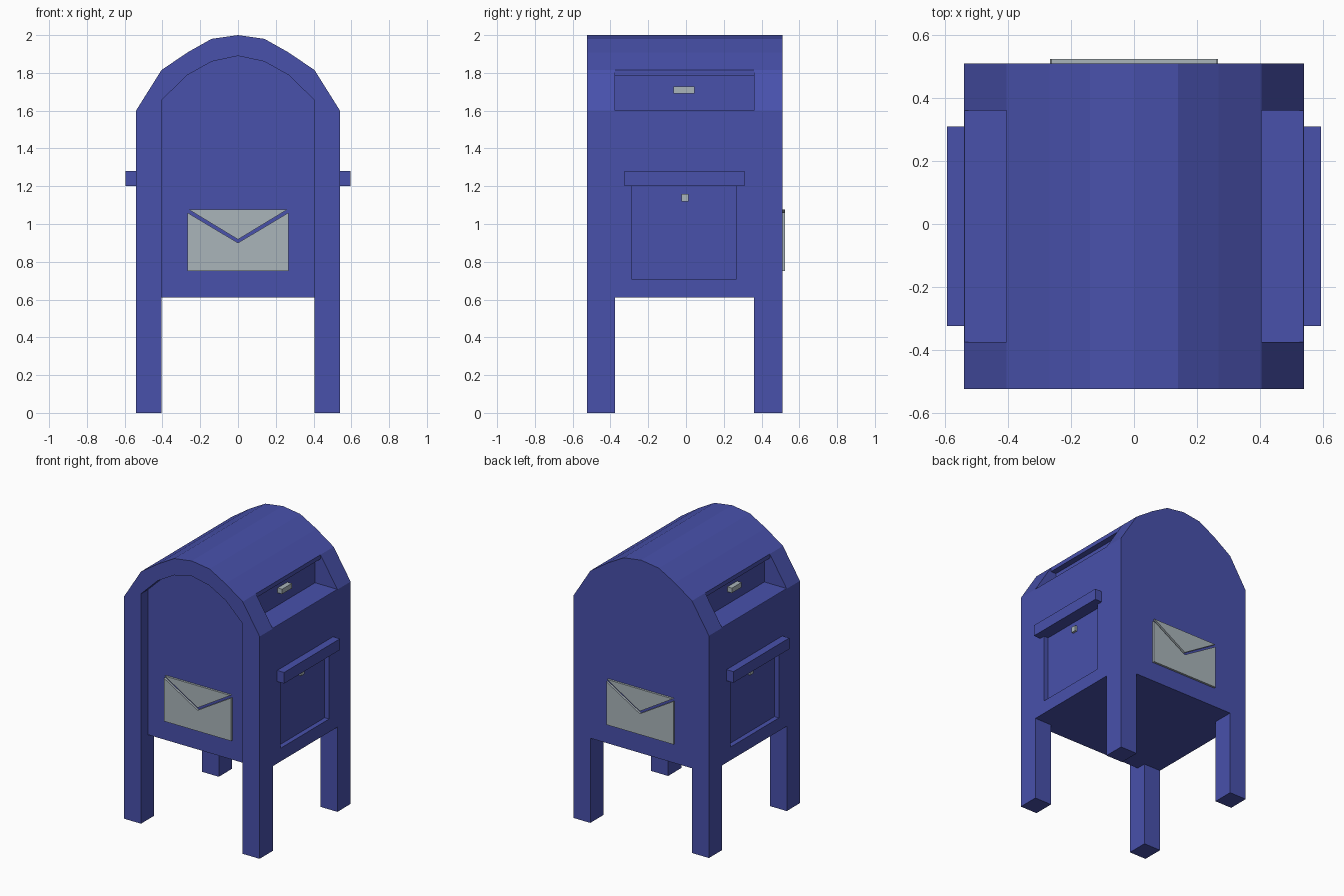
import bpy, bmesh
from mathutils import Vector

if "Cube" in bpy.data.objects:
    bpy.data.objects.remove(bpy.data.objects["Cube"])


def material(name, color):
    m = bpy.data.materials.new(name)
    m.diffuse_color = color
    m.use_nodes = True
    m.node_tree.nodes["Principled BSDF"].inputs["Base Color"].default_value = m.diffuse_color
    return m


BLUE = material("blue paint", (0.065, 0.082, 0.41, 1))
PALE = material("pale metal", (0.40, 0.46, 0.49, 1))


def prism(name, points, y0, y1, mat=None):
    """Extrude an (x, z) outline along y."""
    bm = bmesh.new()
    face = bm.faces.new([bm.verts.new((x, y0, z)) for x, z in points])
    ext = bmesh.ops.extrude_face_region(bm, geom=[face])
    verts = [g for g in ext["geom"] if isinstance(g, bmesh.types.BMVert)]
    bmesh.ops.translate(bm, verts=verts, vec=Vector((0, y1 - y0, 0)))
    bmesh.ops.recalc_face_normals(bm, faces=bm.faces)
    mesh = bpy.data.meshes.new(name)
    bm.to_mesh(mesh)
    bm.free()
    if mat:
        mesh.materials.append(mat)
    obj = bpy.data.objects.new(name, mesh)
    bpy.context.collection.objects.link(obj)
    return obj


def box(name, x, y, z, mat=None):
    return prism(name, [(x[0], z[0]), (x[1], z[0]), (x[1], z[1]), (x[0], z[1])], y[0], y[1], mat)


def arch(half, bottom):
    """Symmetric outline from the right half, listed bottom to apex."""
    pts = [(half[0][0], bottom)] + half
    return pts + [(-x, z) for x, z in reversed(pts) if x > 0]


def cut(target, cutter):
    cutter.hide_render = True
    mod = target.modifiers.new("cut", "BOOLEAN")
    mod.operation, mod.solver, mod.object = "DIFFERENCE", "EXACT", cutter
    bpy.context.view_layer.objects.active = target
    bpy.ops.object.modifier_apply(modifier=mod.name)
    bpy.data.objects.remove(cutter)


FRONT, BACK, PANEL = -0.525, 0.51, -0.445

# Body with four legs: arched block, hollowed from below
body = prism("mailbox_body", arch([(0.54, 1.6), (0.405, 1.815), (0.268, 1.908),
                                   (0.14, 1.98), (0, 2.0)], 0), FRONT, BACK, BLUE)
cut(body, box("leg_gap_x", (-0.405, 0.405), (-1, 1), (-0.5, 0.61)))
cut(body, box("leg_gap_y", (-1, 1), (-0.375, 0.36), (-0.5, 0.61)))

# Recessed front panel
cut(body, prism("panel_recess", arch([(0.405, 1.655), (0.27, 1.787), (0.14, 1.86),
                                      (0, 1.89)], 0.4), -1, PANEL))

for side, s in (("right", 1), ("left", -1)):
    def sx(a, b):
        return (s * a, s * b)

    # Mail slot notch under the roof edge, and the recessed side door
    slot = [(0.362, 1.602), (0.362, 1.785), (0.405, 1.785), (0.405, 1.815),
            (0.405, 1.9), (0.7, 1.9), (0.7, 1.602)]
    cut(body, prism("slot_cutter", [(s * x, z) for x, z in slot], -0.375, 0.36))
    cut(body, box("door_cutter", sx(0.505, 0.7), (-0.285, 0.265), (0.705, 1.2)))

    # Door hood, lock and slot handle
    box(side + "_door_hood", sx(0.54, 0.595), (-0.325, 0.31), (1.2, 1.28), BLUE)
    box(side + "_door_lock", sx(0.505, 0.52), (-0.025, 0.012), (1.12, 1.16), PALE)
    box(side + "_slot_handle", sx(0.362, 0.397), (-0.065, 0.045), (1.692, 1.727), PALE)

# Envelope emblems on the front panel and the back
for side, y0, y1 in (("front", PANEL, PANEL - 0.015), ("back", BACK, BACK + 0.015)):
    prism(side + "_envelope_body", [(-0.267, 0.75), (0.267, 0.75), (0.267, 1.06),
                                    (0, 0.9), (-0.267, 1.06)], y0, y1, PALE)
    prism(side + "_envelope_flap", [(-0.262, 1.077), (0, 0.918), (0.262, 1.077)], y0, y1, PALE)
